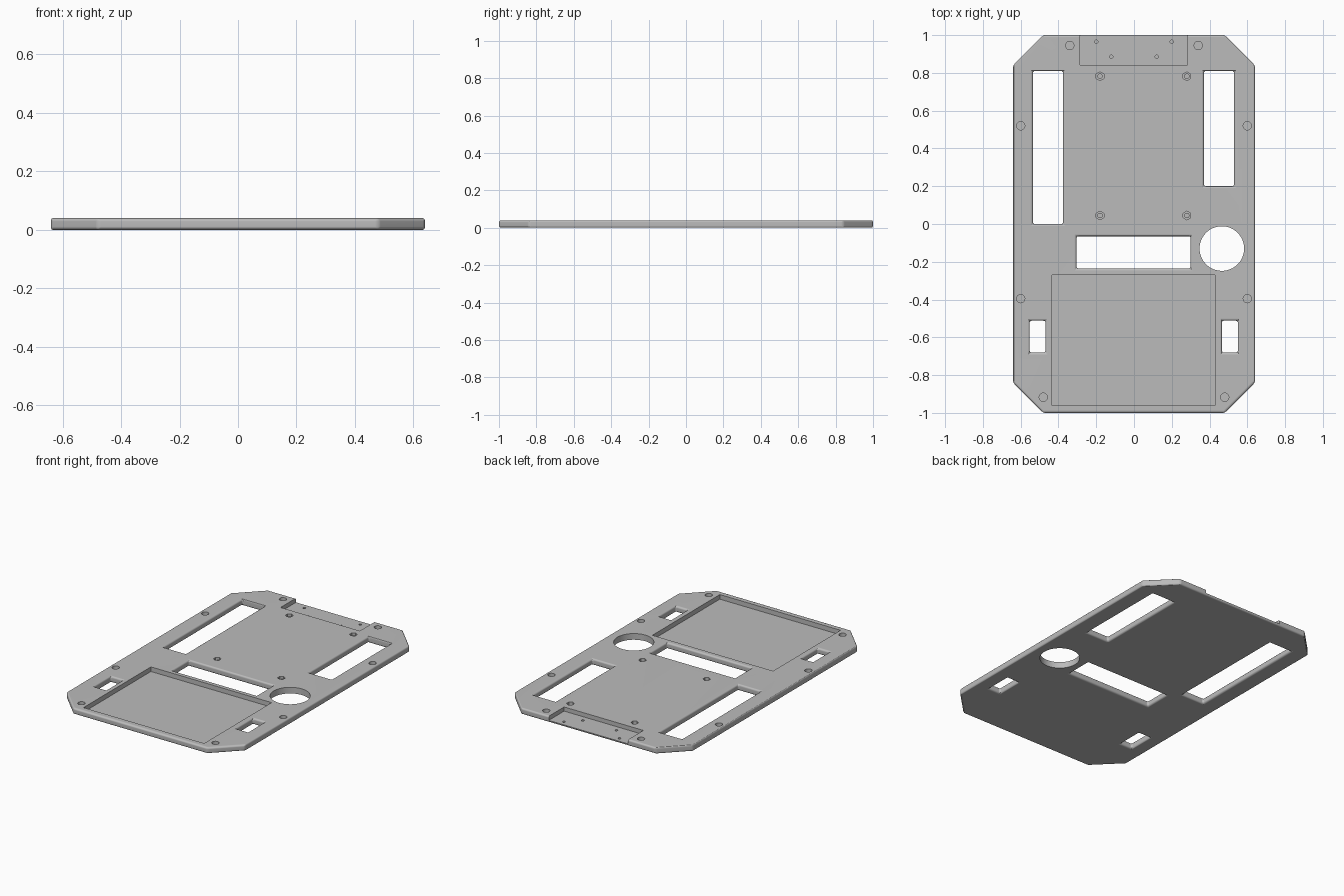
import bpy, bmesh, math
from mathutils import Matrix

TOP = 0.04          # plate thickness
OVER = 0.1          # how far cutters stick out

if "Cube" in bpy.data.objects:
    bpy.data.objects.remove(bpy.data.objects["Cube"], do_unlink=True)


def add_box(bm, x0, x1, y0, y1, z0):
    """Box from z0 up past the top face."""
    z1 = TOP + OVER
    mat = Matrix.Translation(((x0 + x1) / 2, (y0 + y1) / 2, (z0 + z1) / 2))
    mat = mat @ Matrix.Diagonal((x1 - x0, y1 - y0, z1 - z0, 1))
    bmesh.ops.create_cube(bm, size=1, matrix=mat)


def add_cylinder(bm, x, y, radius, z0, sides=24):
    z1 = TOP + OVER
    bmesh.ops.create_cone(bm, cap_ends=True, segments=sides, radius1=radius,
                          radius2=radius, depth=z1 - z0,
                          matrix=Matrix.Translation((x, y, (z0 + z1) / 2)))


def make_object(name, bm):
    bmesh.ops.recalc_face_normals(bm, faces=bm.faces[:])
    mesh = bpy.data.meshes.new(name)
    bm.to_mesh(mesh)
    bm.free()
    obj = bpy.data.objects.new(name, mesh)
    bpy.context.scene.collection.objects.link(obj)
    return obj


def apply(obj, mod):
    bpy.ops.object.modifier_apply(modifier=mod.name)


def cut(obj, bm):
    """Subtract the cutter mesh and remove the helper."""
    cutter = make_object("cutter", bm)
    cutter.hide_render = True
    mod = obj.modifiers.new("cut", 'BOOLEAN')
    mod.operation = 'DIFFERENCE'
    mod.solver = 'EXACT'
    mod.object = cutter
    apply(obj, mod)
    bpy.data.objects.remove(cutter, do_unlink=True)


# Plate with clipped corners
W, L, C = 0.64, 1.0, 0.16
quarter = [(W, L - C), (W - C, L)]
outline = (quarter + [(-x, y) for x, y in reversed(quarter)]
           + [(-x, -y) for x, y in quarter]
           + [(x, -y) for x, y in reversed(quarter)])
bm = bmesh.new()
base = bm.faces.new([bm.verts.new((x, y, 0)) for x, y in outline])
ext = bmesh.ops.extrude_face_region(bm, geom=[base], use_keep_orig=True)
bmesh.ops.translate(bm, vec=(0, 0, TOP),
                    verts=[g for g in ext["geom"] if isinstance(g, bmesh.types.BMVert)])
plate = make_object("base_plate", bm)
bpy.context.view_layer.objects.active = plate
plate.select_set(True)

# Through slots, rounded together with the outer rim
bm = bmesh.new()
add_box(bm, -0.535, -0.375, 0.0, 0.81, -OVER)
add_box(bm, 0.37, 0.53, 0.2, 0.81, -OVER)
add_box(bm, -0.305, 0.3, -0.235, -0.065, -OVER)
for x0, x1 in ((-0.553, -0.468), (0.465, 0.55)):
    add_box(bm, x0, x1, -0.68, -0.512, -OVER)
cut(plate, bm)
bevel = plate.modifiers.new("round_edges", 'BEVEL')
bevel.width = 0.011
bevel.segments = 4
bevel.limit_method = 'ANGLE'
bevel.angle_limit = math.radians(30)
apply(plate, bevel)

# Tray recess, rear notch, round opening, screw holes and nut pockets
nuts = [(x, y) for x in (-0.18, 0.28) for y in (0.045, 0.782)]
bm = bmesh.new()
add_box(bm, -0.435, 0.43, -0.96, -0.27, 0.01)
add_box(bm, -0.285, 0.283, 0.843, L + OVER, 0.013)
add_cylinder(bm, 0.465, -0.13, 0.118, -OVER, 64)
for x, y in ((0.34, 0.945), (0.6, 0.52), (0.6, -0.395), (0.48, -0.917)):
    for side in (-1, 1):
        add_cylinder(bm, side * x, y, 0.022, 0.01)
for x, y in nuts:
    add_cylinder(bm, x, y, 0.023, 0.022, 6)
cut(plate, bm)

# Pilot holes in the nut pockets and the notch floor
bm = bmesh.new()
for x, y in nuts:
    add_cylinder(bm, x, y, 0.012, 0.006, 16)
for x, y in ((0.2, 0.965), (0.12, 0.885)):
    for side in (-1, 1):
        add_cylinder(bm, side * x, y, 0.009, 0.004, 16)
cut(plate, bm)

# Single grey material
grey = bpy.data.materials.new("plain_grey")
grey.use_nodes = True
grey.diffuse_color = (0.5, 0.5, 0.5, 1)
grey.node_tree.nodes["Principled BSDF"].inputs["Base Color"].default_value = (0.5, 0.5, 0.5, 1)
plate.data.materials.clear()
plate.data.materials.append(grey)
for face in plate.data.polygons:
    face.material_index = 0

# Smooth rounded rims, flat broad faces
bpy.ops.object.shade_smooth_by_angle(angle=math.radians(30))
normals = plate.modifiers.new("flat_faces", 'WEIGHTED_NORMAL')
normals.keep_sharp = True
